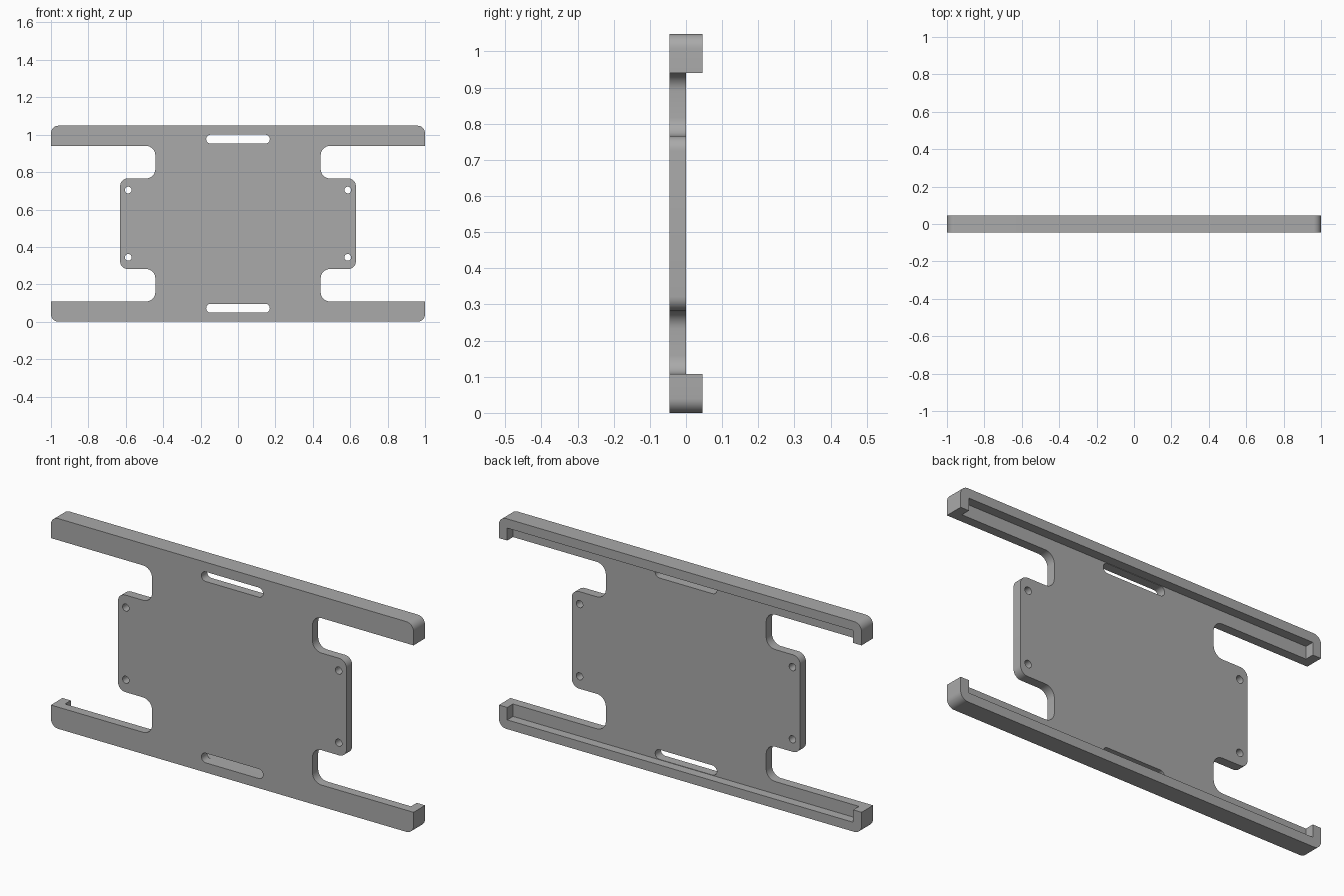
import bpy, bmesh, math
from mathutils import Vector, Matrix

cube = bpy.data.objects.get("Cube")
if cube:
    bpy.data.objects.remove(cube, do_unlink=True)

HEIGHT = 1.048     # overall height
RAIL = 0.108       # height of each rail
WALL = 0.046       # thickness of lip walls
DEPTH = 0.0455     # depth of plate, and of the lip behind it
STEPS = 8          # segments per rounded corner

grey = bpy.data.materials.new("plain grey")
grey.use_nodes = True
grey.diffuse_color = (0.4, 0.4, 0.4, 1)
grey.node_tree.nodes["Principled BSDF"].inputs["Base Color"].default_value = (0.4, 0.4, 0.4, 1)


def rounded(corners):
    """Closed outline from square corners given as (x, z, radius)."""
    pts = []
    for i, (x, z, r) in enumerate(corners):
        p = Vector((x, z))
        if r == 0:
            pts.append(p)
            continue
        to_prev = (Vector(corners[i - 1][:2]) - p).normalized()
        to_next = (Vector(corners[(i + 1) % len(corners)][:2]) - p).normalized()
        centre = p + r * (to_prev + to_next)
        for k in range(STEPS + 1):
            a = math.pi / 2 * k / STEPS
            pts.append(centre - r * (to_next * math.cos(a) + to_prev * math.sin(a)))
    return [p for i, p in enumerate(pts) if (p - pts[i - 1]).length > 1e-4]


def pill(x, z, half_w, half_h):
    """Slot or round hole outline."""
    return rounded([(x + sx * half_w, z + sz * half_h, half_h)
                    for sx, sz in ((-1, -1), (1, -1), (1, 1), (-1, 1))])


def extruded(name, outlines, y_front):
    """Solid from filled outlines; inner outlines become holes."""
    curve = bpy.data.curves.new(name, "CURVE")
    curve.dimensions = "2D"
    curve.fill_mode = "BOTH"
    curve.extrude = DEPTH / 2
    for outline in outlines:
        spline = curve.splines.new("POLY")
        spline.points.add(len(outline) - 1)
        for point, p in zip(spline.points, outline):
            point.co = (p.x, p.y, 0, 1)
        spline.use_cyclic_u = True
    helper = bpy.data.objects.new(name + " curve", curve)
    bpy.context.collection.objects.link(helper)
    graph = bpy.context.evaluated_depsgraph_get()
    mesh = bpy.data.meshes.new_from_object(helper.evaluated_get(graph))
    bpy.data.objects.remove(helper, do_unlink=True)

    # Stand the profile upright and weld the caps to the sides
    mesh.transform(Matrix.Translation((0, y_front + DEPTH / 2, 0)) @ Matrix.Rotation(math.pi / 2, 4, "X"))
    bm = bmesh.new()
    bm.from_mesh(mesh)
    bmesh.ops.remove_doubles(bm, verts=bm.verts, dist=1e-5)
    bmesh.ops.recalc_face_normals(bm, faces=bm.faces)
    bm.to_mesh(mesh)
    bm.free()

    mesh.materials.clear()
    mesh.materials.append(grey)
    obj = bpy.data.objects.new(name, mesh)
    bpy.context.collection.objects.link(obj)
    bpy.ops.object.select_all(action="DESELECT")
    obj.select_set(True)
    bpy.context.view_layer.objects.active = obj
    bpy.ops.object.shade_smooth_by_angle(angle=math.radians(30))
    return obj


# Plate outline: lower right quarter, mirrored upwards and then across
quarter = [(1, 0, 0.04), (1, RAIL, 0), (0.442, RAIL, 0.05),
           (0.442, 0.282, 0.05), (0.63, 0.282, 0.04)]
right_half = quarter + [(x, HEIGHT - z, r) for x, z, r in reversed(quarter)]
left_half = [(-x, z, r) for x, z, r in reversed(right_half)]
outlines = [rounded(right_half + left_half)]

# Hand slots and screw holes
for z in (0.072, HEIGHT - 0.072):
    outlines.append(pill(0, z, 0.17, 0.024))
for x in (-0.587, 0.587):
    for z in (0.344, HEIGHT - 0.344):
        outlines.append(pill(x, z, 0.018, 0.018))
extruded("plate", outlines, -DEPTH)

# Channel lips behind each rail
lip = [(-1, 0, 0.04), (1, 0, 0.04), (1, RAIL, 0), (1 - WALL, RAIL, 0),
       (1 - WALL, WALL, 0), (WALL - 1, WALL, 0), (WALL - 1, RAIL, 0), (-1, RAIL, 0)]
extruded("lower_lip", [rounded(lip)], 0)
extruded("upper_lip", [rounded([(x, HEIGHT - z, r) for x, z, r in lip])], 0)
